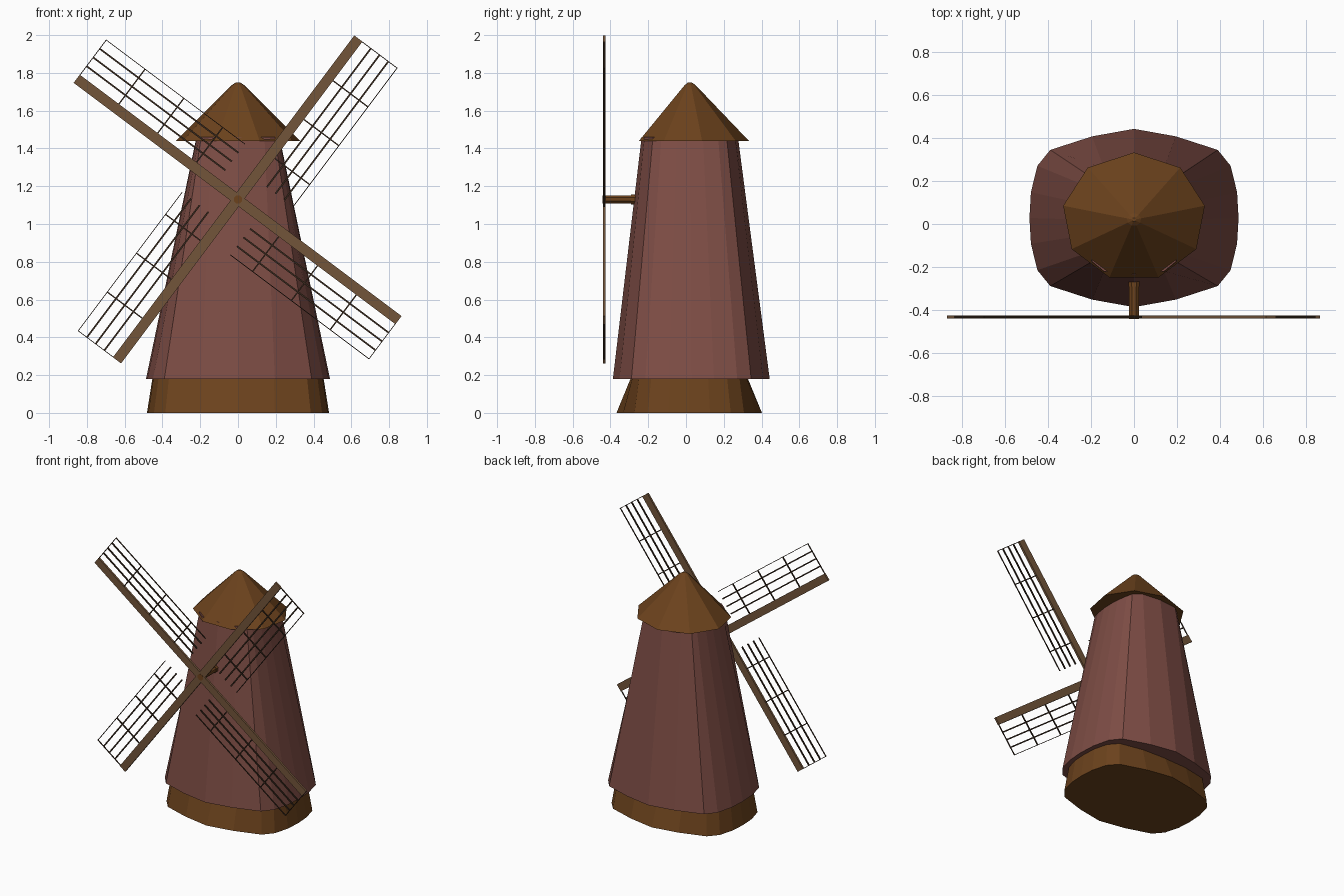
import bpy, bmesh
from math import sin, cos, pi, atan2
from mathutils import Matrix

if "Cube" in bpy.data.objects:
    bpy.data.objects.remove(bpy.data.objects["Cube"])


def material(name, rgb):
    m = bpy.data.materials.new(name)
    m.diffuse_color = (*rgb, 1)
    m.use_nodes = True
    m.node_tree.nodes["Principled BSDF"].inputs["Base Color"].default_value = m.diffuse_color
    return m


BRICK = material("red_plaster", (0.21, 0.075, 0.06))
BROWN = material("brown_wood", (0.15, 0.055, 0.012))
SPAR = material("spar_wood", (0.17, 0.09, 0.042))
DARK = material("lattice_wood", (0.04, 0.022, 0.012))


def finish(name, bm, mat):
    bmesh.ops.recalc_face_normals(bm, faces=bm.faces)
    me = bpy.data.meshes.new(name)
    bm.to_mesh(me)
    bm.free()
    me.materials.append(mat)
    ob = bpy.data.objects.new(name, me)
    bpy.context.collection.objects.link(ob)
    return ob


def loft(name, rings, mat):
    """Skin a stack of equal-length point rings and cap both ends."""
    bm = bmesh.new()
    rows = [[bm.verts.new(p) for p in r] for r in rings]
    n = len(rows[0])
    for a, b in zip(rows, rows[1:]):
        for i in range(n):
            j = (i + 1) % n
            bm.faces.new((a[i], a[j], b[j], b[i]))
    bm.faces.new(rows[0])
    bm.faces.new(rows[-1])
    return finish(name, bm, mat)


def ring(quarter, z, yc):
    """Mirror a quarter outline (back centre to right side) into a full ring."""
    half = quarter + [(x, -y) for x, y in quarter[-2::-1]]
    full = half + [(-x, y) for x, y in half[-2:0:-1]]
    return [(x, y + yc, z) for x, y in full]


# Tower: rounded rectangle tapering to a squarer top
low = [(0, .415), (.195, .38), (.39, .317), (.45, .243), (.48, .12), (.487, 0)]
top = [(0, .255), (.14, .24), (.195, .195), (.205, .15), (.217, .07), (.22, 0)]
loft("tower", [ring(low, .18, .028), ring(top, 1.46, .02)], BRICK)

# Base plinth under the tower
foot = [(0, .385), (.195, .35), (.385, .29), (.445, .22), (.475, .11), (.482, 0)]
neck = [(0, .307), (.19, .30), (.365, .265), (.42, .2), (.447, .1), (.452, 0)]
loft("base", [ring(foot, 0, .017), ring(neck, .19, .017)], BROWN)


# Nine-sided roof with a blunt tip
def nine(s, z, yc):
    return [(.335 * s * sin(2 * pi * k / 9), yc + .30 * s * cos(2 * pi * k / 9), z)
            for k in range(9)]


loft("roof", [nine(1, 1.44, .033), nine(.1, 1.735, .021), nine(.03, 1.75, .02)], BROWN)

HUB_Z, SAIL_Y = 1.13, -.433


# Axle and collar carrying the sails
def rod(name, r, y0, y1):
    rings = [[(r * cos(pi * (k + .5) / 4), y, HUB_Z + r * sin(pi * (k + .5) / 4))
              for k in range(8)] for y in (y0, y1)]
    loft(name, rings, BROWN)


rod("axle", .024, -.443, -.1)
rod("axle_collar", .028, -.29, -.2)


# Sails: u runs out along the arm, v across it
def bar(bm, u0, u1, v0, v1, thick):
    m = Matrix.Translation(((u0 + u1) / 2, 0, (v0 + v1) / 2)) @ \
        Matrix.Diagonal((u1 - u0, thick, v1 - v0, 1))
    bmesh.ops.create_cube(bm, size=1, matrix=m)


TIP, ROOT, IN, OUT = 1.065, .145, .02, .258
for i in range(4):
    place = Matrix.Translation((-.002, SAIL_Y, HUB_Z)) @ \
        Matrix.Rotation(-atan2(.8, .6) - i * pi / 2, 4, 'Y')
    bm = bmesh.new()
    bar(bm, 0, TIP, -.027, .027, .015)
    finish(f"sail_spar_{i + 1}", bm, SPAR).matrix_world = place

    bm = bmesh.new()
    for k in range(1, 5):           # long slats, thinner on the outer edge
        v = -.027 - (OUT - .027) * k / 4
        w = .002 if k == 4 else .0045
        bar(bm, ROOT, TIP, v - w, v + w, .008)
    for k in range(4):              # cross slats
        u = TIP - .002 - .257 * k
        w = .002 if k == 0 else .0035
        bar(bm, u - w, u + w, -OUT, -IN, .008)
    finish(f"sail_lattice_{i + 1}", bm, DARK).matrix_world = place
